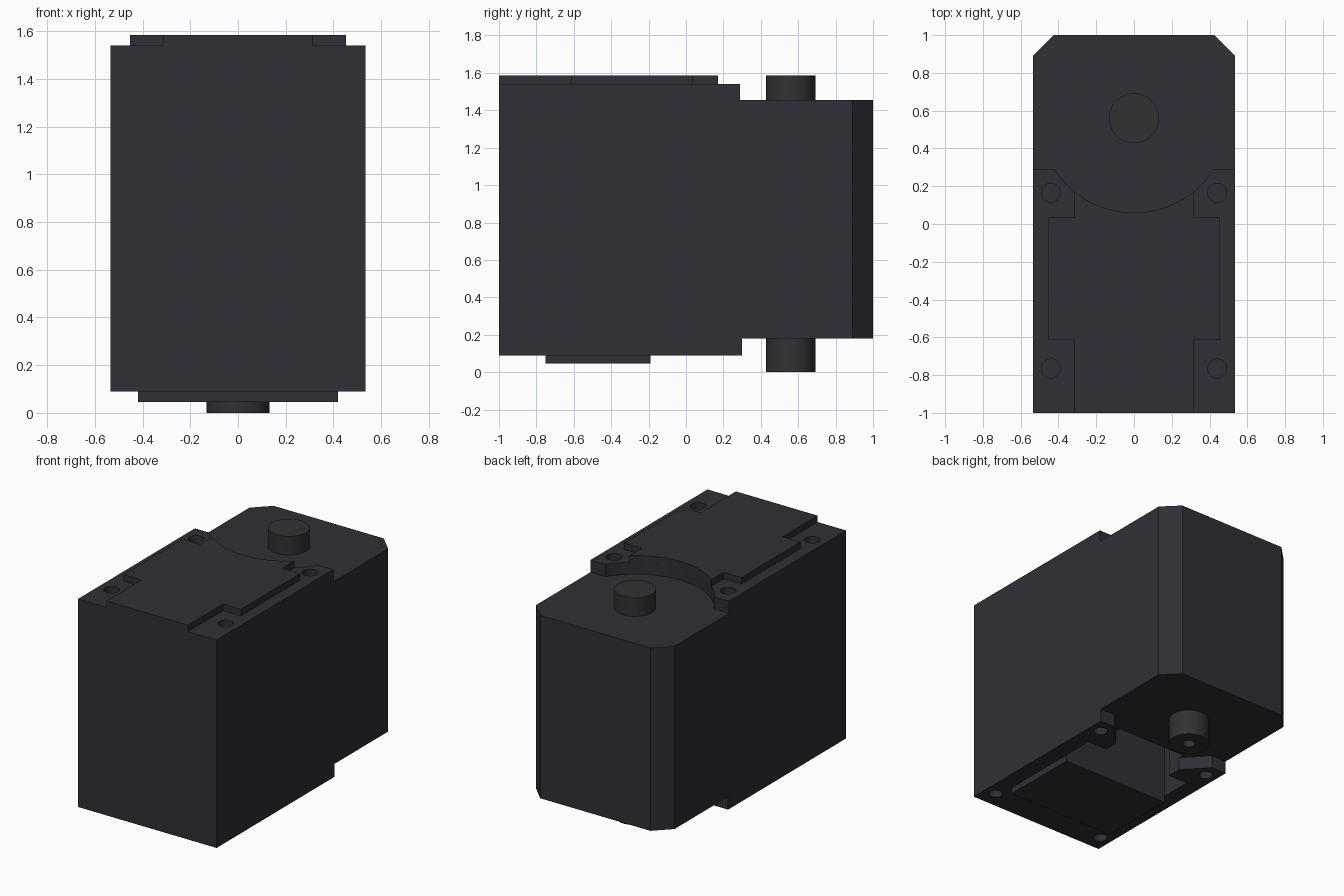
import bpy, math

if "Cube" in bpy.data.objects:
    bpy.data.objects.remove(bpy.data.objects["Cube"])

def material(name, rgb):
    m = bpy.data.materials.new(name)
    m.diffuse_color = (*rgb, 1)
    m.use_nodes = True
    m.node_tree.nodes["Principled BSDF"].inputs["Base Color"].default_value = m.diffuse_color
    return m

CASE = material("charcoal plastic", (0.028, 0.028, 0.037))
SHAFT = material("dark grey metal", (0.030, 0.031, 0.034))

def prism(name, outline, z0, z1, mat=CASE):
    """Extrude a counter-clockwise plan outline from z0 to z1."""
    n = len(outline)
    verts = [(x, y, z) for z in (z0, z1) for x, y in outline]
    faces = [tuple(reversed(range(n))), tuple(range(n, 2 * n))]
    faces += [(i, (i + 1) % n, n + (i + 1) % n, n + i) for i in range(n)]
    me = bpy.data.meshes.new(name)
    me.from_pydata(verts, [], faces)
    me.materials.append(mat)
    ob = bpy.data.objects.new(name, me)
    bpy.context.collection.objects.link(ob)
    return ob

def disc(x, y, r, n=48):
    return [(x + r * math.cos(2 * math.pi * i / n), y + r * math.sin(2 * math.pi * i / n))
            for i in range(n)]

def mirrored(right):
    """Close a right-hand outline (listed front to back) across x = 0."""
    return right + [(-x, y) for x, y in reversed(right)]

def cut(ob, cutters):
    for c in cutters:
        mod = ob.modifiers.new("cut", 'BOOLEAN')
        mod.operation, mod.solver, mod.object = 'DIFFERENCE', 'EXACT', c
    bpy.context.view_layer.update()
    me = bpy.data.meshes.new_from_object(ob.evaluated_get(bpy.context.evaluated_depsgraph_get()))
    ob.modifiers.clear()
    ob.data = me
    for c in cutters:
        bpy.data.objects.remove(c)

def smooth(ob):
    bpy.ops.object.select_all(action='DESELECT')
    ob.select_set(True)
    bpy.context.view_layer.objects.active = ob
    bpy.ops.object.shade_smooth_by_angle(angle=math.radians(30))

# Shaft axis and the round clearance around it
AX, R = 0.56, 0.5
def arc(x_end, n=32):
    a = math.asin(x_end / R)
    return [(R * math.sin(a - 2 * a * i / n), AX - R * math.cos(a - 2 * a * i / n))
            for i in range(n + 1)]

# Case block with chamfered rear corners
case = prism("case", mirrored([(0.535, -1), (0.535, 0.89), (0.425, 1)]), 0.09, 1.54)

# Stepped-down rear deck on top, with a round front edge
top_step = prism("top_step_cutter",
                 [(0.7, 0.29), (0.7, 1.2), (-0.7, 1.2), (-0.7, 0.29)] + arc(0.42)[::-1],
                 1.455, 1.7)
# Rear step underneath, leaving an ear on each side
bottom_step = prism("bottom_step_cutter",
                    mirrored([(0.27, 0.10), (0.27, 0.14), (0.42, 0.30), (0.7, 0.30), (0.7, 1.2)]),
                    -0.1, 0.18)
# Deep pocket underneath, in front of the ears
pocket = prism("pocket_cutter",
               mirrored([(0.42, -0.19), (0.42, 0.035), (0.27, 0.035), (0.27, 0.18)]),
               -0.1, 0.48)
# Screw holes, four on top and four underneath
holes = []
for s in (-1, 1):
    for y in (0.165, -0.765):
        holes.append(prism("hole_cutter", disc(s * 0.44, y, 0.05, 32), 1.39, 1.7))
    for y in (0.195, -0.88):
        holes.append(prism("hole_cutter", disc(s * 0.45, y, 0.045, 32), -0.1, 0.24))
cut(case, [top_step, bottom_step, pocket] + holes)
smooth(case)

# Raised cover on top, narrow at both ends to clear the screws
cover = prism("top_cover",
              [(-0.315, -1), (0.315, -1), (0.315, -0.615), (0.453, -0.615), (0.453, 0.035),
               (0.315, 0.035)] + arc(0.315) + [(-0.315, 0.035), (-0.453, 0.035),
               (-0.453, -0.615), (-0.315, -0.615)], 1.54, 1.585)
smooth(cover)

# Raised panel underneath
prism("bottom_panel", mirrored([(0.42, -0.75), (0.42, -0.19)]), 0.045, 0.09)

# Output shaft on top, bored idler shaft underneath
top_shaft = prism("output_shaft", disc(0, AX, 0.132, 64), 1.455, 1.585, SHAFT)
idler = prism("idler_shaft", disc(0, AX, 0.132, 64), 0, 0.18, SHAFT)
cut(idler, [prism("bore_cutter", disc(0, AX, 0.042, 32), -0.1, 0.12, SHAFT)])
smooth(top_shaft)
smooth(idler)
